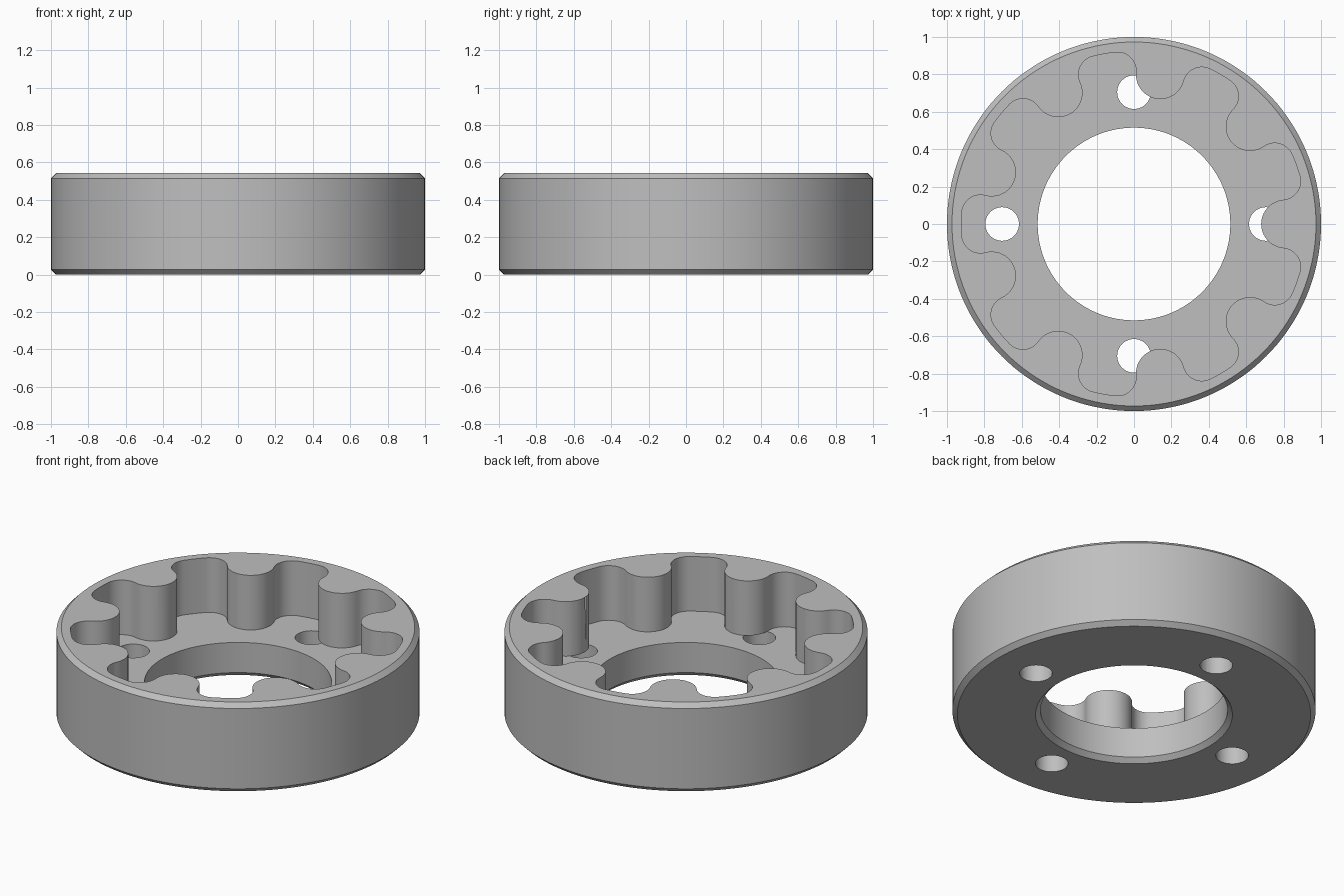
import bpy, bmesh
from math import sin, cos, pi, acos, atan2, radians

if "Cube" in bpy.data.objects:
    bpy.data.objects.remove(bpy.data.objects["Cube"], do_unlink=True)

HEIGHT, FLOOR, CHAMFER = 0.542, 0.21, 0.027
BORE = 0.515
LOBES, LOBE_CENTRE, LOBE_R = 9, 0.81, 0.13
FILLET, ROOT_R = 0.1, 0.923

steel = bpy.data.materials.new("steel grey")
steel.use_nodes = True
colour = (0.52, 0.52, 0.52, 1)
steel.diffuse_color = colour
steel.node_tree.nodes["Principled BSDF"].inputs["Base Color"].default_value = colour


def add_object(name, bm):
    bmesh.ops.recalc_face_normals(bm, faces=bm.faces)
    mesh = bpy.data.meshes.new(name)
    bm.to_mesh(mesh)
    bm.free()
    mesh.materials.append(steel)
    obj = bpy.data.objects.new(name, mesh)
    bpy.context.collection.objects.link(obj)
    return obj


def lathe(name, profile, steps):
    """Revolve a closed (radius, z) profile about z."""
    bm = bmesh.new()
    rings = [[bm.verts.new((r * cos(2 * pi * i / steps), r * sin(2 * pi * i / steps), z))
              for r, z in profile] for i in range(steps)]
    n = len(profile)
    for i in range(steps):
        a, b = rings[i], rings[(i + 1) % steps]
        for j in range(n):
            k = (j + 1) % n
            bm.faces.new((a[j], b[j], b[k], a[k]))
    return add_object(name, bm)


def prism(name, outline, z0, z1):
    bm = bmesh.new()
    low = [bm.verts.new((x, y, z0)) for x, y in outline]
    high = [bm.verts.new((x, y, z1)) for x, y in outline]
    n = len(outline)
    bm.faces.new(low)
    bm.faces.new(high)
    for i in range(n):
        j = (i + 1) % n
        bm.faces.new((low[i], low[j], high[j], high[i]))
    return add_object(name, bm)


def arc(cx, cy, r, a0, a1, steps):
    return [(cx + r * cos(a0 + (a1 - a0) * i / steps),
             cy + r * sin(a0 + (a1 - a0) * i / steps)) for i in range(steps)]


def lobed_outline():
    """Round lobes joined by fillets to the root circle."""
    dist = ROOT_R - FILLET
    turn = acos((LOBE_CENTRE**2 + dist**2 - (LOBE_R + FILLET)**2) / (2 * LOBE_CENTRE * dist))
    fx, fy = dist * cos(turn), dist * sin(turn)
    side = atan2(fy, fx - LOBE_CENTRE)
    pitch = 2 * pi / LOBES
    one = arc(LOBE_CENTRE, 0, LOBE_R, 2 * pi - side, side, 20)[::1]
    one += arc(fx, fy, FILLET, side + pi, turn + 2 * pi, 14)
    one += arc(0, 0, ROOT_R, turn, pitch - turn, 4)
    gx, gy = dist * cos(pitch - turn), dist * sin(pitch - turn)
    one += arc(gx, gy, FILLET, pitch - turn, pitch + pi - side, 14)
    return [(x * cos(k * pitch) - y * sin(k * pitch), x * sin(k * pitch) + y * cos(k * pitch))
            for k in range(LOBES) for x, y in one]


# Chamfered ring body with its bore
c = CHAMFER
ring = lathe("lobed_ring", [(BORE + c, 0), (1 - c, 0), (1, c), (1, HEIGHT - c),
                            (1 - c, HEIGHT), (BORE, HEIGHT), (BORE, c)], 144)


# Lobed pocket, then four round holes through the floor
outline = lobed_outline()
cutters = [prism("pocket_cutter", outline, FLOOR, HEIGHT + 0.1)]
for k in range(4):
    a = k * pi / 2
    hole = arc(0.705 * cos(a), 0.705 * sin(a), 0.09, 0, 2 * pi, 40)
    cutters.append(prism("hole_cutter", hole, -0.1, FLOOR + 0.0005))

for cutter in cutters:
    cutter.hide_render = True
    cut = ring.modifiers.new("cut", 'BOOLEAN')
    cut.operation, cut.solver, cut.object = 'DIFFERENCE', 'EXACT', cutter

bpy.ops.object.select_all(action='DESELECT')
ring.select_set(True)
bpy.context.view_layer.objects.active = ring
for mod in list(ring.modifiers):
    bpy.ops.object.modifier_apply(modifier=mod.name)
for cutter in cutters:
    bpy.data.objects.remove(cutter, do_unlink=True)
bpy.ops.object.shade_smooth_by_angle(angle=radians(30))
